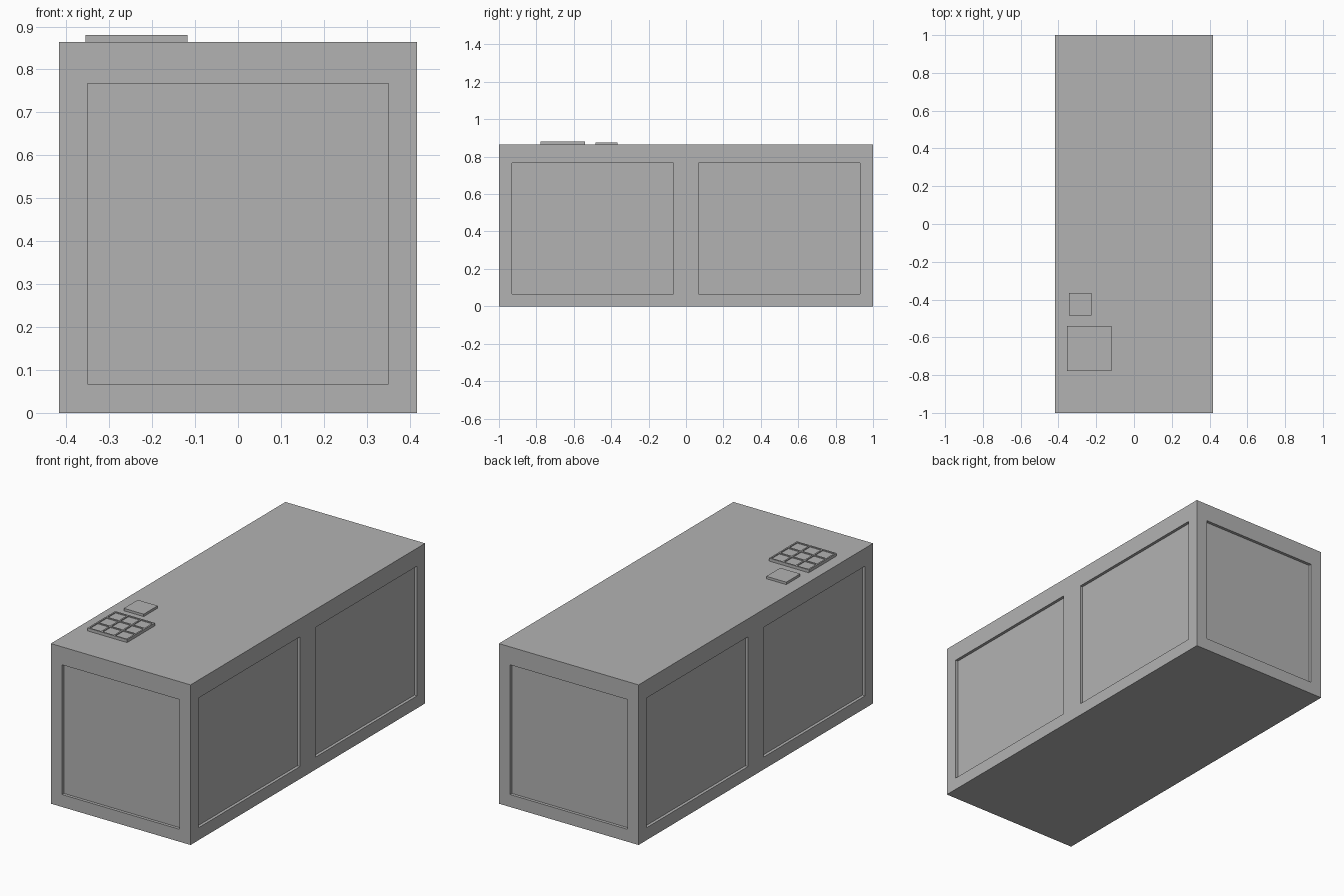
import bpy, bmesh
from mathutils import Vector

if "Cube" in bpy.data.objects:
    bpy.data.objects.remove(bpy.data.objects["Cube"])


def paneled_box(name, lo, hi, cuts=((), (), ()), is_panel=None, depth=0.0):
    """Box sliced at the given x/y/z planes; faces chosen by is_panel are sunk in."""
    lo, hi = Vector(lo), Vector(hi)
    bm = bmesh.new()
    bmesh.ops.create_cube(bm, size=1)
    for v in bm.verts:
        v.co = Vector([(lo[i] + hi[i]) / 2 + v.co[i] * (hi[i] - lo[i]) for i in range(3)])
    for axis, planes in enumerate(cuts):
        normal = Vector([float(i == axis) for i in range(3)])
        for p in planes:
            bmesh.ops.bisect_plane(bm, geom=bm.verts[:] + bm.edges[:] + bm.faces[:],
                                   plane_co=normal * p, plane_no=normal, dist=1e-6)
    bm.normal_update()
    if is_panel:
        faces = [f for f in bm.faces if is_panel(f.calc_center_median(), f.normal)]
        bmesh.ops.inset_individual(bm, faces=faces, thickness=0, depth=-depth)
    bm.normal_update()
    mesh = bpy.data.meshes.new(name)
    bm.to_mesh(mesh)
    bm.free()
    obj = bpy.data.objects.new(name, mesh)
    bpy.context.collection.objects.link(obj)
    return obj


TOP = 0.864

# Counter body: one sunken panel on each end, two on each long side
def body_panel(c, n):
    if abs(n.z) > 0.5 or not 0.067 < c.z < 0.767:
        return False
    if abs(n.y) > 0.5:
        return abs(c.x) < 0.35
    return 0.067 < abs(c.y) < 0.931

paneled_box("counter_body", (-0.417, -1, 0), (0.417, 1, TOP),
            ((-0.35, 0.35), (-0.931, -0.067, 0.067, 0.931), (0.067, 0.767)),
            body_panel, 0.016)

# Keypad: 3 x 3 shallow sunken cells with thin ribs between them
X0, Y0, SIZE, RIB = -0.355, -0.777, 0.237, 0.008
CELL = (SIZE - 4 * RIB) / 3
offsets = [o for i in range(3)
           for o in (RIB + i * (CELL + RIB), (i + 1) * (CELL + RIB))]

def in_cell(d):
    return any(a < d < b for a, b in zip(offsets[::2], offsets[1::2]))

paneled_box("keypad", (X0, Y0, TOP), (X0 + SIZE, Y0 + SIZE, TOP + 0.016),
            ([X0 + o for o in offsets], [Y0 + o for o in offsets], ()),
            lambda c, n: n.z > 0.5 and in_cell(c.x - X0) and in_cell(c.y - Y0),
            0.005)

# Small plain pad behind the keypad
paneled_box("small_pad", (-0.343, -0.484, TOP), (-0.224, -0.365, TOP + 0.013))

# Mid grey finish shared by every part
grey = bpy.data.materials.new("grey_finish")
grey.diffuse_color = (0.45, 0.45, 0.45, 1)
grey.use_nodes = True
grey.node_tree.nodes["Principled BSDF"].inputs["Base Color"].default_value = grey.diffuse_color
for obj in bpy.context.collection.objects:
    obj.data.materials.append(grey)
